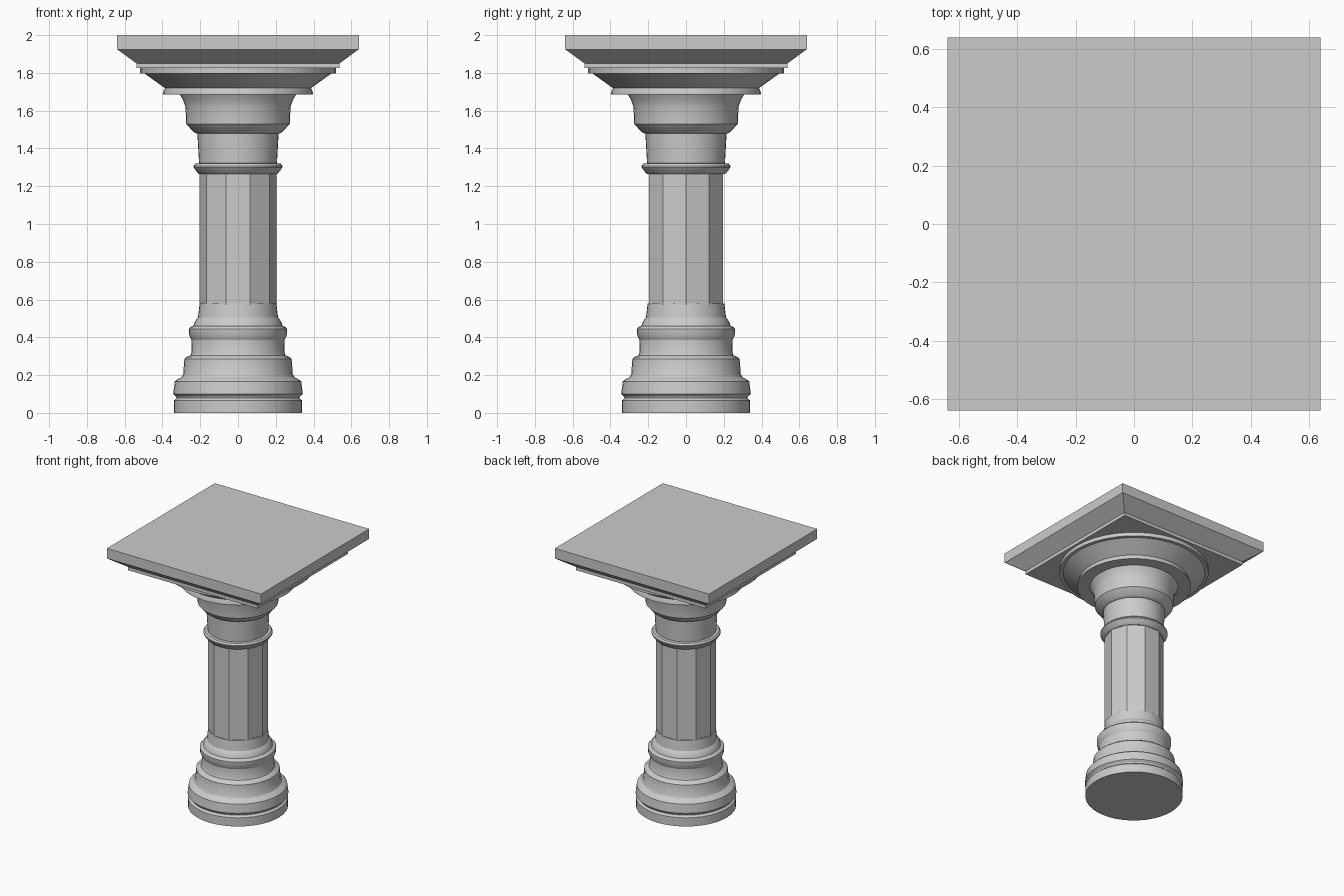
import bpy
import bmesh
from math import cos, sin, pi, sqrt, radians

if "Cube" in bpy.data.objects:
    bpy.data.objects.remove(bpy.data.objects["Cube"])


def stack(name, profile, sides, turn=0.0, smooth=True):
    """Closed solid from (radius, z) rings with the given number of sides."""
    bm = bmesh.new()
    rings = []
    for r, z in profile:
        rings.append([bm.verts.new((r * cos(turn + 2 * pi * i / sides),
                                    r * sin(turn + 2 * pi * i / sides), z))
                      for i in range(sides)])
    for low, high in zip(rings, rings[1:]):
        for i in range(sides):
            j = (i + 1) % sides
            bm.faces.new((low[i], low[j], high[j], high[i]))
    bm.faces.new(rings[0][::-1])
    bm.faces.new(rings[-1])
    mesh = bpy.data.meshes.new(name)
    bm.to_mesh(mesh)
    bm.free()
    obj = bpy.data.objects.new(name, mesh)
    bpy.context.collection.objects.link(obj)
    if smooth:
        bpy.ops.object.select_all(action='DESELECT')
        obj.select_set(True)
        bpy.context.view_layer.objects.active = obj
        bpy.ops.object.shade_smooth_by_angle(angle=radians(25))
    return obj


ROUND = 40

# Moulded round base, stepping in towards the shaft
stack("base", [
    (0.34, 0.0), (0.34, 0.065), (0.325, 0.078), (0.328, 0.086),
    (0.343, 0.10), (0.335, 0.165), (0.325, 0.175), (0.298, 0.19),
    (0.29, 0.205), (0.284, 0.285), (0.275, 0.295), (0.252, 0.305),
    (0.246, 0.32), (0.245, 0.385), (0.258, 0.41), (0.26, 0.445),
    (0.252, 0.455), (0.236, 0.46), (0.23, 0.48), (0.222, 0.493),
    (0.212, 0.505), (0.203, 0.58)], ROUND)

# Ten-sided shaft
stack("shaft", [(0.205, 0.57), (0.205, 1.275)], 10, smooth=False)

# Ring around the top of the shaft
stack("shaft_ring", [
    (0.205, 1.265), (0.213, 1.27), (0.235, 1.30), (0.235, 1.308),
    (0.226, 1.32), (0.205, 1.322)], ROUND)

# Neck and bell of the capital
stack("capital", [
    (0.206, 1.318), (0.215, 1.478), (0.222, 1.48), (0.235, 1.487),
    (0.274, 1.53), (0.278, 1.62), (0.29, 1.655), (0.31, 1.69)], ROUND)

# Flaring round dish below the slab
stack("dish", [
    (0.397, 1.685), (0.397, 1.697), (0.387, 1.72), (0.495, 1.797),
    (0.52, 1.797), (0.52, 1.827)], ROUND)

# Square top slab
Q = sqrt(2)
stack("top_slab", [
    (0.537 * Q, 1.825), (0.537 * Q, 1.85), (0.64 * Q, 1.925), (0.64 * Q, 2.0)],
    4, turn=pi / 4, smooth=False)
